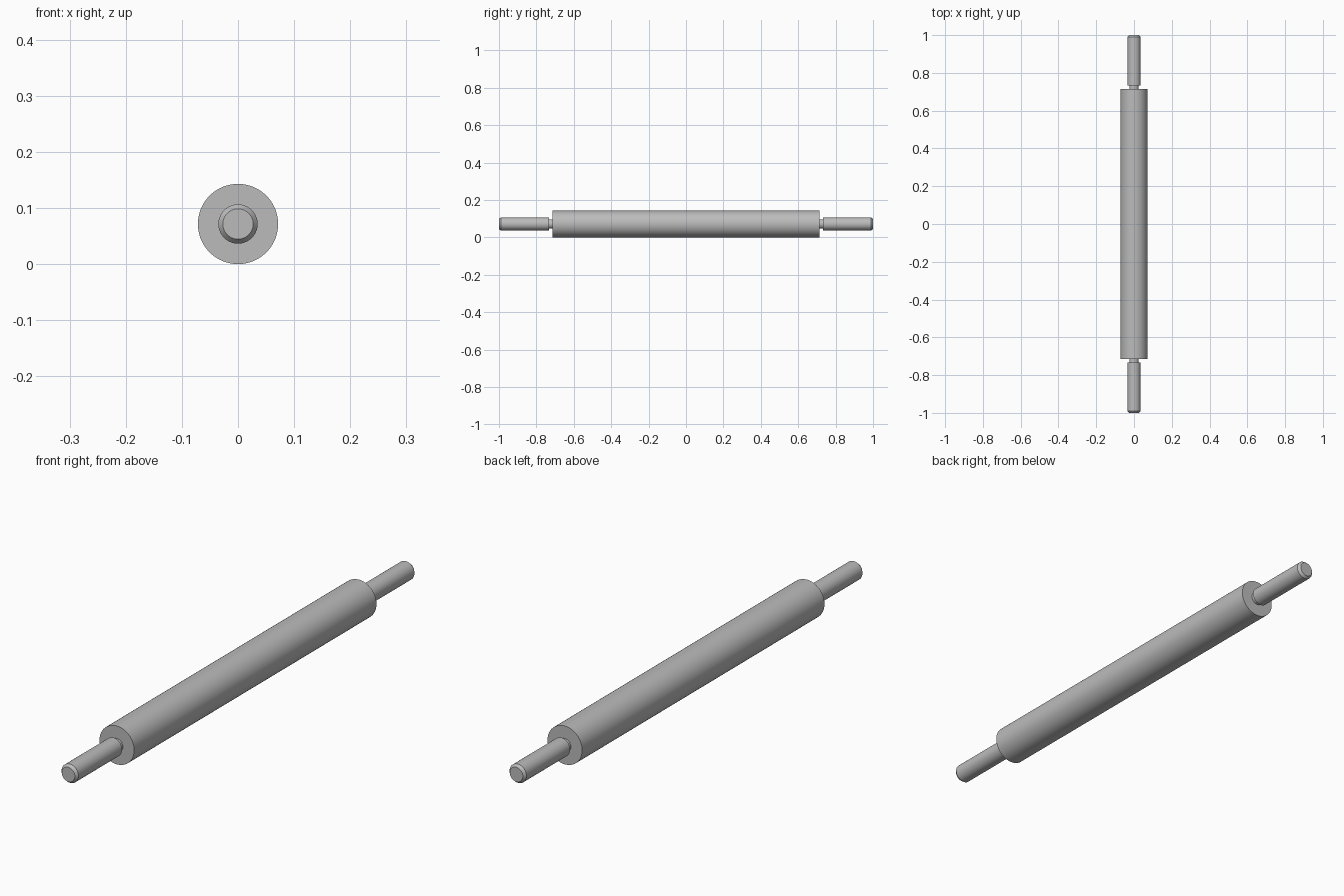
import bpy
import bmesh
from math import cos, sin, tau, radians

cube = bpy.data.objects.get("Cube")
if cube:
    bpy.data.objects.remove(cube)

SIDES = 64
BODY_R = 0.0715
SHAFT_R = 0.035
NECK_R = 0.025
TIP_R = 0.027
BODY_END = 0.714
NECK_END = 0.733

steel = bpy.data.materials.new("grey steel")
steel.use_nodes = True
steel.diffuse_color = (0.5, 0.5, 0.5, 1)
steel.node_tree.nodes["Principled BSDF"].inputs["Base Color"].default_value = steel.diffuse_color


def turned_part(name, profile):
    """Capped lathe part along y from (y, radius) points."""
    bm = bmesh.new()
    rings = []
    for y, r in profile:
        rings.append([bm.verts.new((r * cos(tau * i / SIDES), y, BODY_R + r * sin(tau * i / SIDES)))
                      for i in range(SIDES)])
    for a, b in zip(rings, rings[1:]):
        for i in range(SIDES):
            j = (i + 1) % SIDES
            bm.faces.new((a[i], a[j], b[j], b[i]))
    bm.faces.new(rings[0])
    bm.faces.new(rings[-1])
    bmesh.ops.recalc_face_normals(bm, faces=bm.faces)
    mesh = bpy.data.meshes.new(name)
    bm.to_mesh(mesh)
    bm.free()
    mesh.materials.append(steel)
    obj = bpy.data.objects.new(name, mesh)
    bpy.context.collection.objects.link(obj)
    bpy.ops.object.select_all(action="DESELECT")
    obj.select_set(True)
    bpy.context.view_layer.objects.active = obj
    bpy.ops.object.shade_smooth_by_angle(angle=radians(30))
    return obj


# Wide roller in the middle
turned_part("roller_body", [(-BODY_END, BODY_R), (BODY_END, BODY_R)])

# Grooved, chamfered journal on each end
for name, side in (("front_journal", -1), ("back_journal", 1)):
    turned_part(name, [(side * y, r) for y, r in (
        (BODY_END - 0.01, NECK_R), (NECK_END, NECK_R), (NECK_END, SHAFT_R),
        (0.99, SHAFT_R), (1.0, TIP_R))])
